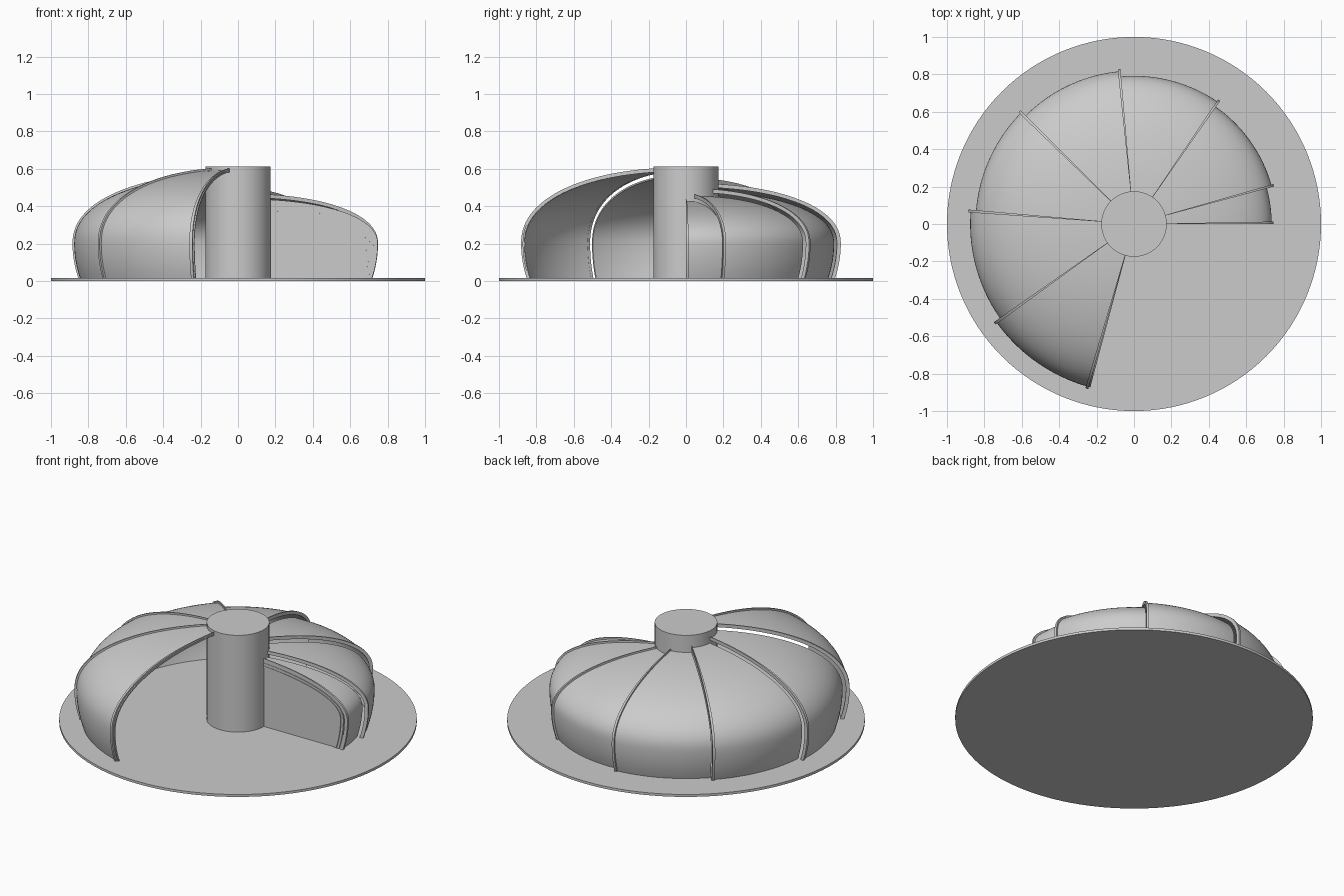
import bpy, bmesh
from math import sin, cos, acos, pi, radians

if "Cube" in bpy.data.objects:
    bpy.data.objects.remove(bpy.data.objects["Cube"])

HUB_R = 0.175
N = 2.2        # roundness of the dome profile
MID = 0.2      # height of the widest point
STEP = 0.028   # offset between nested shells


def profile(d):
    """Dome profile (r, z), inset by d from the largest shell."""
    R, H = 0.915 - d, 0.607 - d
    pts = []
    for i in range(8):
        z = 0.012 + (MID - 0.012) * i / 8
        pts.append((R - 0.036 * ((MID - z) / MID) ** 2, z))
    tmax = acos(((HUB_R - 0.004) / R) ** (N / 2))
    for i in range(29):
        t = tmax * i / 28
        pts.append((R * cos(t) ** (2 / N), MID + (H - MID) * sin(t) ** (2 / N)))
    return pts


def finish(name, bm):
    bmesh.ops.recalc_face_normals(bm, faces=bm.faces)
    me = bpy.data.meshes.new(name)
    bm.to_mesh(me)
    bm.free()
    ob = bpy.data.objects.new(name, me)
    bpy.context.collection.objects.link(ob)
    bpy.ops.object.select_all(action='DESELECT')
    ob.select_set(True)
    bpy.context.view_layer.objects.active = ob
    bpy.ops.object.shade_smooth_by_angle(angle=radians(30))
    return ob


def sweep(name, loop, a0, a1, steps):
    """Closed section revolved from a0 to a1 degrees about z."""
    bm = bmesh.new()
    rings = []
    for k in range(steps + 1):
        a = radians(a0 + (a1 - a0) * k / steps)
        rings.append([bm.verts.new((r * cos(a), r * sin(a), z)) for r, z in loop])
    n = len(loop)
    for p, q in zip(rings, rings[1:]):
        for i in range(n):
            j = (i + 1) % n
            bm.faces.new((p[i], p[j], q[j], q[i]))
    bm.faces.new(rings[0])
    bm.faces.new(rings[-1])
    return finish(name, bm)


def band(name, d_out, d_in, a0, a1, steps):
    return sweep(name, profile(d_out) + profile(d_in)[::-1], a0, a1, steps)


def cylinder(name, r, z0, z1):
    bm = bmesh.new()
    bmesh.ops.create_cone(bm, cap_ends=True, segments=128, radius1=r, radius2=r, depth=z1 - z0)
    bmesh.ops.translate(bm, verts=bm.verts, vec=(0, 0, (z0 + z1) / 2))
    return finish(name, bm)


# Base disc and central column
cylinder("base_disc", 1.0, 0.0, 0.015)
cylinder("central_column", HUB_R, 0.01, 0.612)

# Nested dome shells, each with a raised rib on its leading edge
for i in range(1, 8):
    d = STEP * (7 - i)
    a0 = 0 if i == 1 else 15 + 40 * (i - 2)
    a1 = 16 if i == 1 else a0 + 40
    band(f"shell_{i}", d + 0.011, d + 0.02, a0, a1, 20)
    band(f"shell_rib_{i}", d, d + 0.021, a0, a0 + 1, 1)
band("end_rib", 0, 0.021, 253.5, 254.5, 1)

# Stacked inner frames at the fixed end
base = STEP * 6
band("inner_frame_outer", base + 0.028, base + 0.042, 0, 1, 1)
band("inner_frame_inner", base + 0.047, base + 0.06, 0, 1, 1)

# Flat wall closing the fixed end
wall = profile(base + 0.015) + [(HUB_R - 0.01, 0.38), (HUB_R - 0.01, 0.012)]
sweep("end_wall", wall, 0.5, 1.2, 1)
